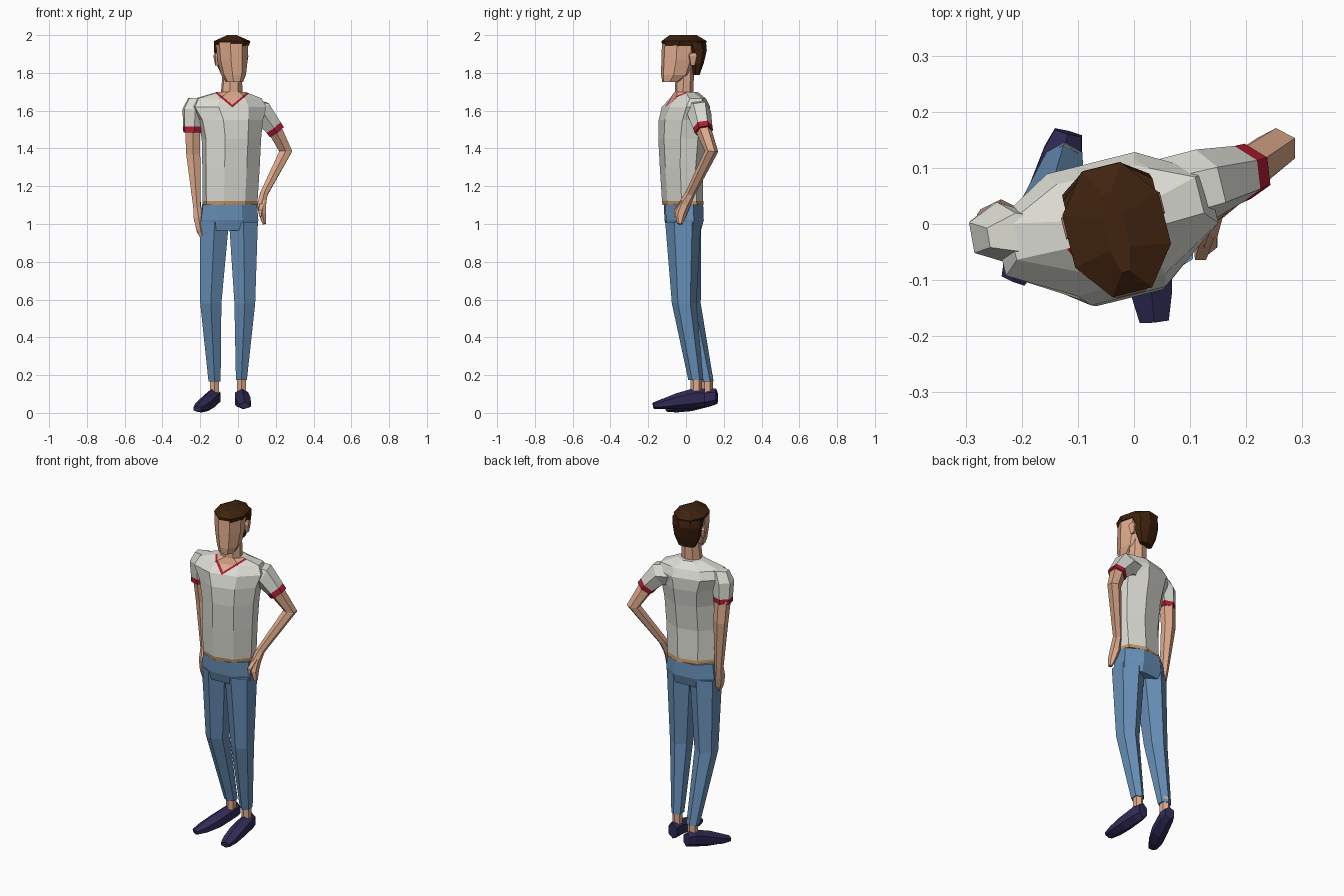
import bpy, bmesh, math
from mathutils import Vector


def material(name, rgb):
    m = bpy.data.materials.new(name)
    lin = [((c / 255 + 0.055) / 1.055) ** 2.4 for c in rgb]
    m.diffuse_color = (*lin, 1)
    return m


SHIRT = material("off_white_cotton", (220, 220, 212))
RED = material("red_trim", (172, 28, 50))
DENIM = material("blue_denim", (104, 144, 184))
SKIN = material("skin", (222, 170, 140))
TAN = material("tan_belt", (198, 150, 100))
HAIR = material("dark_brown_hair", (64, 35, 15))
SHOE = material("navy_shoe", (48, 43, 86))


def loft(name, rings, mats, n=6, spin=0, ref=None, bands=None):
    """Skin n-sided rings (x, y, z, half width, half depth).
    Without ref the rings lie level; with ref they stand across the path."""
    bm = bmesh.new()
    pts = [Vector(r[:3]) for r in rings]
    angles = [(k + 0.5) * 2 * math.pi / n for k in range(n)]
    cmax = max(math.cos(t) for t in angles)
    smax = max(math.sin(t) for t in angles)
    loops = []
    for i, r in enumerate(rings):
        if ref is None:
            s = math.radians(spin)
            u, v = Vector((math.cos(s), math.sin(s), 0)), Vector((-math.sin(s), math.cos(s), 0))
        else:
            t = Vector()
            if i > 0:
                t += (pts[i] - pts[i - 1]).normalized()
            if i < len(pts) - 1:
                t += (pts[i + 1] - pts[i]).normalized()
            t.normalize()
            v = (Vector(ref) - t * t.dot(Vector(ref))).normalized()
            u = v.cross(t)
        loops.append([bm.verts.new(pts[i] + u * r[3] * math.cos(a) / cmax + v * r[4] * math.sin(a) / smax)
                      for a in angles])
    for i in range(len(loops) - 1):
        for k in range(n):
            j = (k + 1) % n
            f = bm.faces.new((loops[i][k], loops[i][j], loops[i + 1][j], loops[i + 1][k]))
            f.material_index = bands[i] if bands else 0
    bm.faces.new(loops[0]).material_index = bands[0] if bands else 0
    bm.faces.new(loops[-1]).material_index = bands[-1] if bands else 0
    bmesh.ops.recalc_face_normals(bm, faces=bm.faces)
    me = bpy.data.meshes.new(name)
    bm.to_mesh(me)
    bm.free()
    for m in mats:
        me.materials.append(m)
    ob = bpy.data.objects.new(name, me)
    bpy.context.collection.objects.link(ob)
    return ob


Y, Z = (0, 1, 0), (0, 0, 1)

# Shirt body with belt band at the waist
torso = loft("shirt_body", [
    (-.042, -.015, 1.100, .140, .098), (-.042, -.018, 1.122, .140, .098),
    (-.037, -.025, 1.30, .146, .102), (-.035, -.020, 1.45, .150, .115),
    (-.040, -.010, 1.55, .165, .122), (-.050, .000, 1.62, .195, .112),
    (-.050, .010, 1.665, .172, .080), (-.035, .000, 1.70, .070, .055)],
    [SHIRT, TAN, SKIN, RED], n=8, spin=14, bands=[1, 0, 0, 0, 0, 0, 0])

# V neck: cut the chest along two V lines, then colour the trim and the skin
VX, SLOPE = -.03, .85
bm = bmesh.new()
bm.from_mesh(torso.data)
for tip in (1.617, 1.631):
    for side in (-1, 1):
        bmesh.ops.bisect_plane(bm, geom=bm.verts[:] + bm.edges[:] + bm.faces[:], dist=1e-5,
                               plane_co=(VX, 0, tip), plane_no=(-side * SLOPE, 0, 1))
for f in bm.faces:
    c = f.calc_center_median()
    h = c.z - SLOPE * abs(c.x - VX)
    if c.y < -.02 and h > 1.617 and c.z < 1.699:
        f.material_index = 2 if h > 1.631 else 3
bm.to_mesh(torso.data)
bm.free()

# Sleeves with red cuffs
loft("hanging_sleeve", [
    (-.205, -.015, 1.668, .055, .035), (-.235, -.015, 1.61, .055, .055),
    (-.240, -.010, 1.515, .047, .050), (-.240, -.010, 1.485, .046, .050)],
    [SHIRT, RED], spin=10, bands=[0, 0, 1])
loft("bent_sleeve", [
    (.050, .045, 1.60, .060, .070), (.125, .070, 1.588, .062, .065),
    (.185, .088, 1.515, .047, .052), (.203, .094, 1.490, .046, .050)],
    [SHIRT, RED], ref=Y, bands=[0, 0, 1])

# Arms and hands
loft("hanging_arm", [
    (-.240, -.005, 1.50, .040, .042), (-.237, .008, 1.37, .037, .036),
    (-.217, -.005, 1.09, .020, .027), (-.208, -.020, 1.03, .026, .035),
    (-.198, -.030, .97, .022, .034), (-.185, -.040, .92, .011, .018)], [SKIN], ref=Y)
loft("bent_arm", [
    (.192, .090, 1.505, .038, .042), (.253, .135, 1.385, .034, .036),
    (.137, .022, 1.16, .020, .026), (.125, -.010, 1.10, .023, .032),
    (.130, -.028, 1.05, .018, .030), (.140, -.033, 1.00, .009, .015)], [SKIN], ref=Y)
loft("bent_arm_thumb", [(.130, -.015, 1.12, .012, .012), (.118, -.055, 1.07, .010, .010),
                        (.118, -.058, 1.04, .005, .006)], [SKIN], n=4, ref=Y)

# Jeans
loft("jeans_hips", [
    (-.045, -.013, 1.103, .143, .100), (-.047, -.010, 1.02, .152, .100),
    (-.047, -.010, .965, .147, .085)], [DENIM], n=8, spin=4)
loft("jeans_leg_back", [
    (-.124, -.012, 1.01, .076, .092), (-.144, .012, .58, .056, .066),
    (-.124, .110, .165, .032, .036)], [DENIM])
loft("jeans_leg_front", [
    (.029, -.015, 1.01, .076, .095), (.036, -.010, .58, .055, .065),
    (.018, .052, .175, .029, .040)], [DENIM])

# Ankles and shoes
for name, x, y in (("ankle_back", -.124, .112), ("ankle_front", .018, .055)):
    loft(name, [(x, y, .09, .024, .030), (x, y, .20, .024, .030)], [SKIN])
loft("shoe_back", [
    (-.117, .163, .088, .025, .040), (-.127, .125, .085, .035, .050),
    (-.163, .020, .052, .040, .044), (-.194, -.050, .032, .036, .030),
    (-.215, -.100, .021, .022, .017)], [SHOE], ref=Z)
loft("shoe_front", [
    (.018, .100, .080, .027, .046), (.020, .060, .080, .035, .055),
    (.025, -.045, .062, .040, .042), (.031, -.120, .047, .037, .028),
    (.036, -.173, .038, .026, .017)], [SHOE], ref=Z)

# Neck and head
loft("neck", [(-.033, -.010, 1.64, .064, .060), (-.033, -.010, 1.70, .054, .045),
              (-.030, -.005, 1.83, .046, .045)], [SKIN], n=8, spin=14)
loft("head", [
    (-.018, -.078, 1.752, .042, .045), (-.024, -.048, 1.79, .060, .080),
    (-.030, -.032, 1.87, .074, .094), (-.032, -.028, 1.96, .078, .094)],
    [SKIN], n=8, spin=14)
for name, x, y in (("ear_left", -.113, -.005), ("ear_right", .038, .035)):
    loft(name, [(x, y, 1.84, .006, .010), (x, y, 1.89, .013, .020), (x, y, 1.905, .008, .014)],
         [SKIN], n=4, spin=14)

# Hair: crown with a ridge, and the back
loft("hair_crown", [
    (-.032, -.012, 1.943, .080, .108), (-.031, -.010, 1.968, .088, .115),
    (-.032, -.015, 2.0, .018, .072)], [HAIR], n=8, spin=14)
loft("hair_back", [
    (-.042, .048, 1.79, .046, .020), (-.043, .048, 1.85, .070, .040),
    (-.045, .048, 1.92, .080, .056), (-.040, .035, 1.96, .082, .065)],
    [HAIR], n=8, spin=14)
